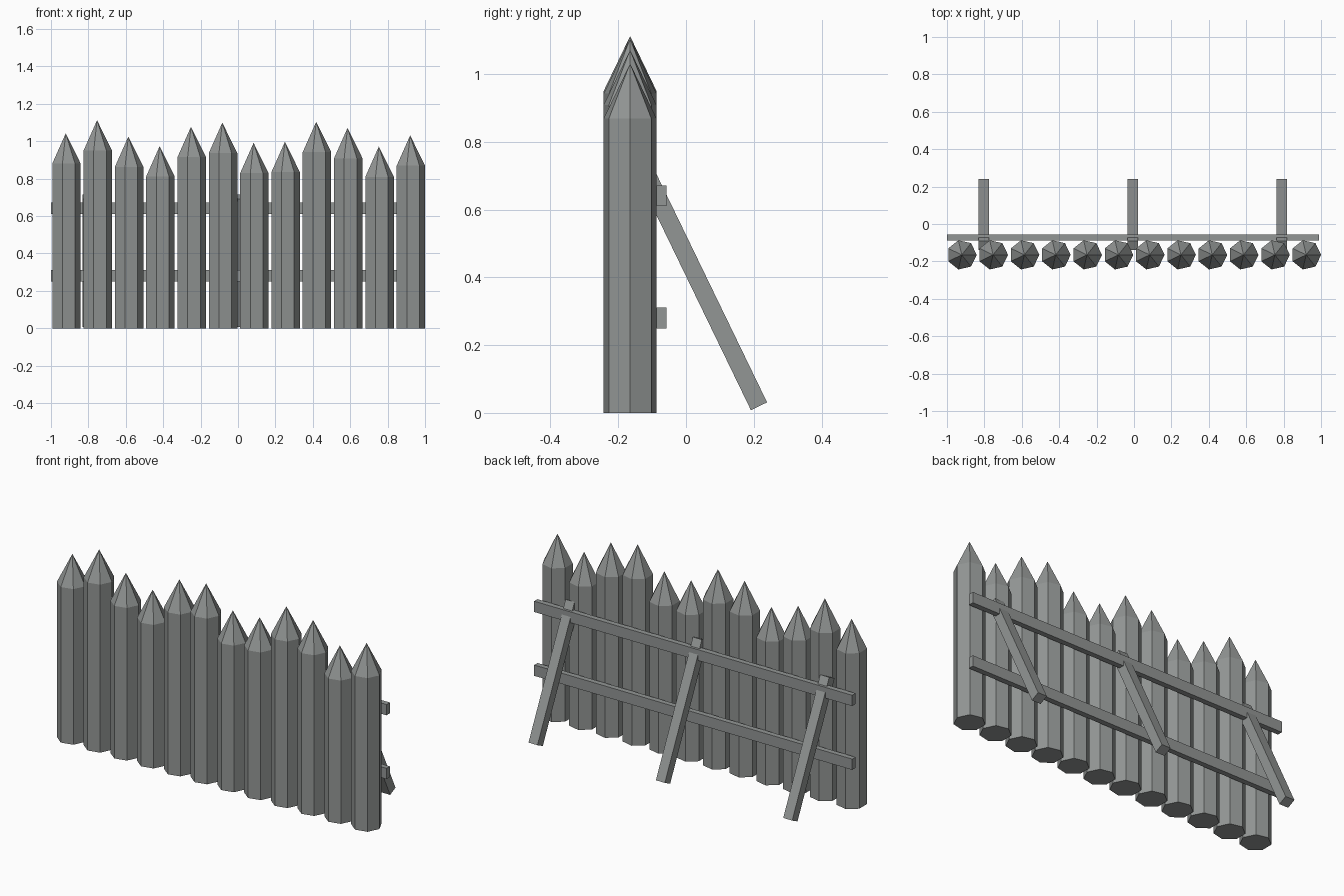
import bpy
import math
from mathutils import Vector

cube = bpy.data.objects.get("Cube")
if cube:
    bpy.data.objects.remove(cube, do_unlink=True)


def make_material(name, color):
    mat = bpy.data.materials.new(name)
    mat.use_nodes = True
    mat.diffuse_color = color
    mat.node_tree.nodes["Principled BSDF"].inputs["Base Color"].default_value = color
    return mat


wood = make_material("weathered grey wood", (0.29, 0.305, 0.30, 1))


def add_mesh(name, verts, faces):
    mesh = bpy.data.meshes.new(name)
    mesh.from_pydata(verts, [], faces)
    mesh.materials.append(wood)
    obj = bpy.data.objects.new(name, mesh)
    bpy.context.collection.objects.link(obj)
    return obj


def add_beam(name, center, size, tilt=0):
    bpy.ops.mesh.primitive_cube_add(size=1, location=center, rotation=(tilt, 0, 0))
    obj = bpy.context.object
    obj.name = name
    obj.scale = size
    obj.data.materials.append(wood)


# Seven-sided sharpened stakes
SIDES, RADIUS, POINT, ROW_Y = 7, 0.08, 0.162, -0.165


def add_stake(name, x, height):
    ring = [(x + RADIUS * math.cos(math.tau * i / SIDES),
             ROW_Y + RADIUS * math.sin(math.tau * i / SIDES)) for i in range(SIDES)]
    verts = [(px, py, z) for z in (0, height - POINT) for px, py in ring]
    verts.append((x, ROW_Y, height))
    faces = [tuple(reversed(range(SIDES)))]
    for i in range(SIDES):
        j = (i + 1) % SIDES
        faces.append((i, j, SIDES + j, SIDES + i))
        faces.append((SIDES + i, SIDES + j, 2 * SIDES))
    add_mesh(name, verts, faces)


heights = [1.042, 1.112, 1.025, 0.974, 1.077, 1.099,
           0.991, 0.997, 1.104, 1.071, 0.972, 1.031]
for n, height in enumerate(heights):
    add_stake(f"stake_{n + 1}", -0.921 + 0.1674 * n, height)

# Horizontal rails behind the stakes
for name, z in (("lower_rail", 0.28), ("upper_rail", 0.641)):
    add_beam(name, (-0.005, -0.072, z), (1.99, 0.03, 0.061))

# Leaning braces, from the ground up to the upper rail
foot = Vector((0, 0.2155, 0.0195))
tilt = math.atan2(0.436, 0.9)
length = 0.76
lean = Vector((0, -math.sin(tilt), math.cos(tilt)))
for name, x in (("right_brace", -0.804), ("middle_brace", -0.007), ("left_brace", 0.79)):
    center = foot + lean * length / 2 + Vector((x, 0, 0))
    add_beam(name, center, (0.056, 0.053, length), tilt)
